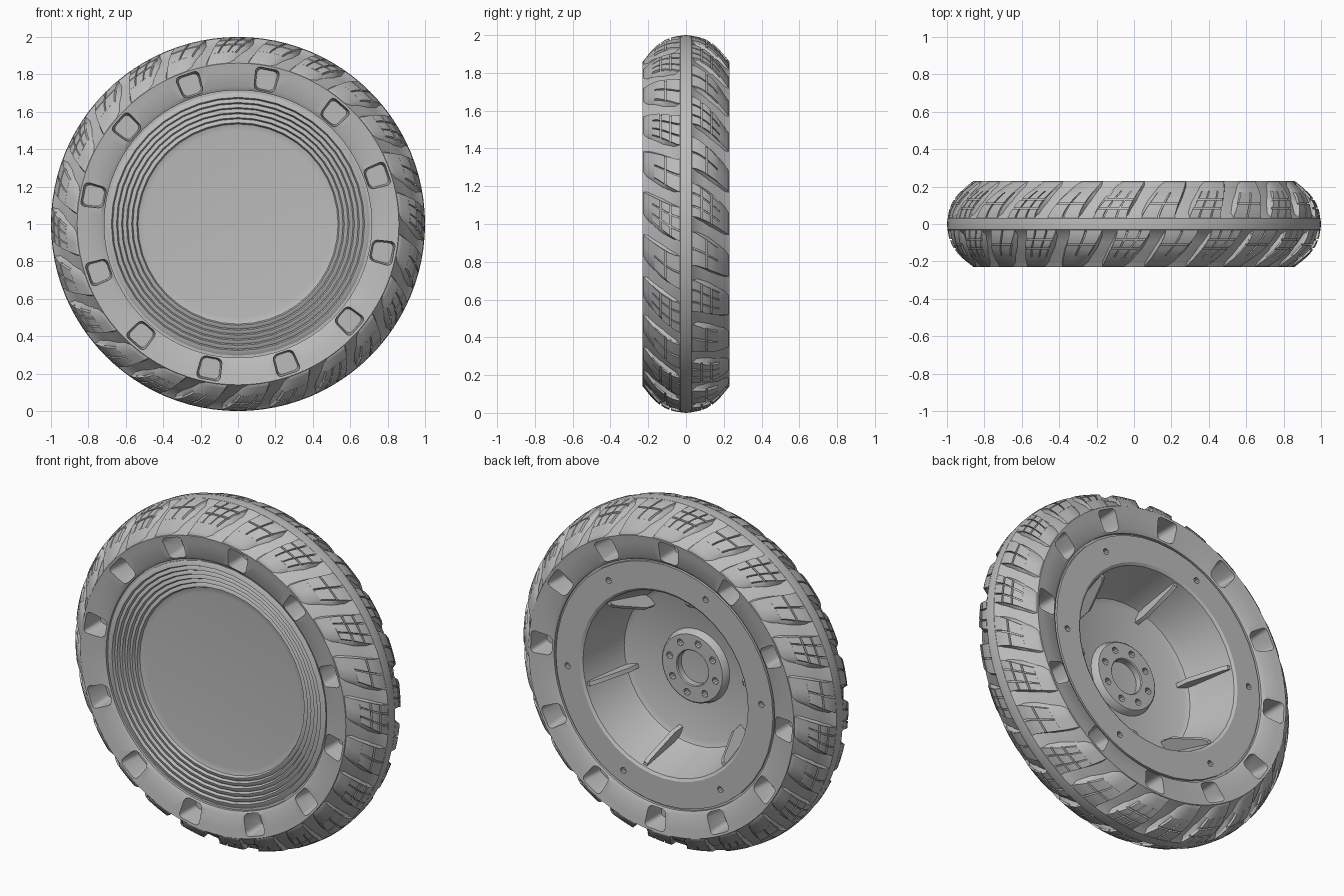
import bpy, bmesh, math
from mathutils import Matrix, Vector

if "Cube" in bpy.data.objects:
    bpy.data.objects.remove(bpy.data.objects["Cube"])

TAU = math.tau
grey = bpy.data.materials.new("mid_grey")
grey.diffuse_color = (0.5, 0.5, 0.5, 1)
grey.use_nodes = True
grey.node_tree.nodes["Principled BSDF"].inputs["Base Color"].default_value = grey.diffuse_color


def polar(y, r, a):
    return Vector((r * math.cos(a), y, 1 + r * math.sin(a)))


def finish(name, bm, angle=32):
    bmesh.ops.recalc_face_normals(bm, faces=bm.faces[:])
    me = bpy.data.meshes.new(name)
    bm.to_mesh(me)
    bm.free()
    me.materials.append(grey)
    ob = bpy.data.objects.new(name, me)
    bpy.context.collection.objects.link(ob)
    smooth(ob, angle)
    return ob


def smooth(ob, angle=32):
    bpy.ops.object.select_all(action='DESELECT')
    ob.select_set(True)
    bpy.context.view_layer.objects.active = ob
    bpy.ops.object.shade_smooth_by_angle(angle=math.radians(angle))


def revolve(name, profile, seg, ring=True):
    """Spin (y, r) points about the axle; ring closes the profile."""
    bm = bmesh.new()
    rows = []
    for y, r in profile:
        if r == 0:
            rows.append([bm.verts.new(polar(y, 0, 0))] * seg)
        else:
            rows.append([bm.verts.new(polar(y, r, TAU * k / seg)) for k in range(seg)])
    pairs = list(zip(rows, rows[1:])) + ([(rows[-1], rows[0])] if ring else [])
    for p, q in pairs:
        for k in range(seg):
            n = (k + 1) % seg
            bm.faces.new(list(dict.fromkeys((p[k], p[n], q[n], q[k]))))
    return finish(name, bm)


def cut(ob, bm):
    """Subtract the cutter mesh, bake, and drop the buried seat between tyre and disc."""
    cutter = finish("cutter", bm)
    cutter.hide_render = True
    mod = ob.modifiers.new("cut", 'BOOLEAN')
    mod.operation, mod.solver, mod.object = 'DIFFERENCE', 'EXACT', cutter
    dg = bpy.context.evaluated_depsgraph_get()
    ob_mesh = bpy.data.meshes.new_from_object(ob.evaluated_get(dg))
    ob.modifiers.clear()
    ob.data = ob_mesh
    bpy.data.objects.remove(cutter)
    bm = bmesh.new()
    bm.from_mesh(ob_mesh)
    buried = [f for f in bm.faces if min(v.co.y for v in f.verts) < -0.15
              and max(v.co.y for v in f.verts) > 0.15]
    bmesh.ops.delete(bm, geom=buried, context='FACES')
    bm.to_mesh(ob_mesh)
    bm.free()
    smooth(ob)


def add_pin(bm, y, r, a, radius, depth, seg=10):
    m = Matrix.Translation(polar(y, r, a)) @ Matrix.Rotation(math.pi / 2, 4, 'X')
    bmesh.ops.create_cone(bm, cap_ends=True, segments=seg, radius1=radius,
                          radius2=radius, depth=depth, matrix=m)


def lerp(table, y):
    for (y0, r0), (y1, r1) in zip(table, table[1:]):
        if y <= y1:
            return r0 + (r1 - r0) * (y - y0) / (y1 - y0)
    return table[-1][1]


# Tyre body with a continuous centre band and sloping sidewalls
half = [(0.03, 0.997), (0.055, 0.968), (0.10, 0.945), (0.15, 0.913), (0.195, 0.88),
        (0.23, 0.86), (0.224, 0.82), (0.212, 0.735), (0.20, 0.715), (0.175, 0.715)]
tyre = revolve("tyre", [(0, 1.0)] + half + [(-y, r) for y, r in reversed(half)], 96)

# Deep rounded pockets around both sidewalls
bm = bmesh.new()
for side, start in ((-1, 19), (1, 3)):
    for k in range(12):
        a = math.radians(start + 30 * k)
        tmp = bmesh.new()
        bmesh.ops.create_cube(tmp, size=1)
        for v in tmp.verts:
            inner = v.co.y * side < 0
            s = 0.84 if inner else 1.0
            w = 0.135 if v.co.x > 0 else 0.115
            v.co = Vector((v.co.x * 0.125 * s, side * (0.09 if inner else 0.24), v.co.z * w * s))
        edges = [e for e in tmp.edges if abs(e.verts[0].co.y - e.verts[1].co.y) > 0.05]
        bmesh.ops.bevel(tmp, geom=edges, offset=0.025, segments=3, affect='EDGES', profile=0.5)
        tmp.transform(Matrix.Translation((0, 0, 1)) @ Matrix.Rotation(-a, 4, 'Y')
                      @ Matrix.Translation((0.785, 0, 0)))
        me = bpy.data.meshes.new("pocket")
        tmp.to_mesh(me)
        tmp.free()
        bm.from_mesh(me)
        bpy.data.meshes.remove(me)
cut(tyre, bm)

# Tread lugs: swept blocks with flared bases and shallow sipes between top tiles
crown = [(0.0, 1.0), (0.03, 0.997), (0.07, 0.99), (0.11, 0.975), (0.15, 0.949),
         (0.19, 0.909), (0.228, 0.862)]


def add_block(bm, side, a, u0, u1, t0, t1, drop, floor, flare=1.0):
    nu, nt = 3, 5
    grids = []
    for h, wide in ((drop, 1.0), (floor, flare)):
        g = []
        for i in range(nt):
            t = t0 + (t1 - t0) * i / (nt - 1)
            y = 0.032 + 0.194 * t
            deep = h if h < floor else h * (1 - 0.75 * t)
            row = []
            for j in range(nu):
                u = (u0 + (u1 - u0) * j / (nu - 1)) * wide
                ang = a + side * (-0.13 * t ** 1.4) + u * (0.18 - 0.05 * t)
                row.append(bm.verts.new(polar(side * y, lerp(crown, y) - deep, ang)))
            g.append(row)
        grids.append(g)
    top, low = grids
    for i in range(nt - 1):
        for j in range(nu - 1):
            bm.faces.new((top[i][j], top[i][j + 1], top[i + 1][j + 1], top[i + 1][j]))
    loop = [(0, j) for j in range(nu)] + [(i, nu - 1) for i in range(1, nt)]
    loop += [(nt - 1, j) for j in range(nu - 2, -1, -1)] + [(i, 0) for i in range(nt - 2, 0, -1)]
    for (i, j), (m, n) in zip(loop, loop[1:] + loop[:1]):
        bm.faces.new((top[i][j], top[m][n], low[m][n], low[i][j]))


cross_u, cross_t = [(-0.5, -0.03), (0.03, 0.5)], [(0, 0.38), (0.42, 0.7)]
frame_u, frame_t = [(-0.5, -0.22), (-0.17, 0.17), (0.22, 0.5)], [(0, 0.25), (0.29, 0.5), (0.54, 0.75)]
bm = bmesh.new()
for side in (-1, 1):
    for k in range(24):
        a = TAU * (k + (0.5 if side > 0 else 0)) / 24
        us, ts = (cross_u, cross_t) if k % 2 else (frame_u, frame_t)
        end = ts[-1][1]
        add_block(bm, side, a, -0.5, 0.5, 0, end, 0.012, 0.055, 1.25)
        add_block(bm, side, a, -0.5, 0.5, end, 1, 0, 0.055, 1.25)
        for u0, u1 in us:
            for t0, t1 in ts:
                add_block(bm, side, a, u0, u1, t0, t1, 0, 0.03)
finish("tread_lugs", bm, 40)

# Wheel disc: flat front panel, stepped rings, back flange and deep dish
prof = [(-0.14, 0), (-0.14, 0.50), (-0.143, 0.53)]
for i in range(6):
    y, r = -0.145 - 0.008 * i, 0.535 + 0.027 * i
    prof += [(y, r), (y - 0.016, r + 0.007), (y - 0.013, r + 0.02)]
prof += [(-0.19, 0.704), (-0.185, 0.704), (-0.185, 0.72), (0.185, 0.72), (0.185, 0.704),
         (0.20, 0.704), (0.20, 0.55), (0.19, 0.535), (-0.05, 0.475), (-0.085, 0.46),
         (-0.10, 0.43), (-0.10, 0)]
disc = revolve("wheel_disc", prof, 40, ring=False)

# Small bolt holes in the back flange
bm = bmesh.new()
for k in range(6):
    add_pin(bm, 0.20, 0.63, math.radians(-5 + 60 * k), 0.018, 0.06)
cut(disc, bm)

# Hub ring with eight bolt holes
hub = revolve("hub", [(-0.105, 0.10), (-0.065, 0.10), (-0.06, 0.105), (-0.06, 0.195),
                      (-0.067, 0.203), (-0.105, 0.215)], 32)
bm = bmesh.new()
for k in range(8):
    add_pin(bm, -0.06, 0.152, TAU * (k + 0.3) / 8, 0.02, 0.07)
cut(hub, bm)

# Six ribs along the dish wall
bm = bmesh.new()
for k in range(6):
    a = math.radians(-15 + 60 * k)
    outline = [(0.18, 0.56), (0.18, 0.515), (0.16, 0.495), (-0.03, 0.40), (-0.11, 0.39), (-0.11, 0.50)]
    shift = Vector((-math.sin(a), 0, math.cos(a))) * 0.012
    sides = [[bm.verts.new(polar(y, r, a) + shift * s) for y, r in outline] for s in (-1, 1)]
    bm.faces.new(sides[0])
    bm.faces.new(sides[1])
    for i in range(len(outline)):
        n = (i + 1) % len(outline)
        bm.faces.new((sides[0][i], sides[0][n], sides[1][n], sides[1][i]))
finish("dish_ribs", bm)
